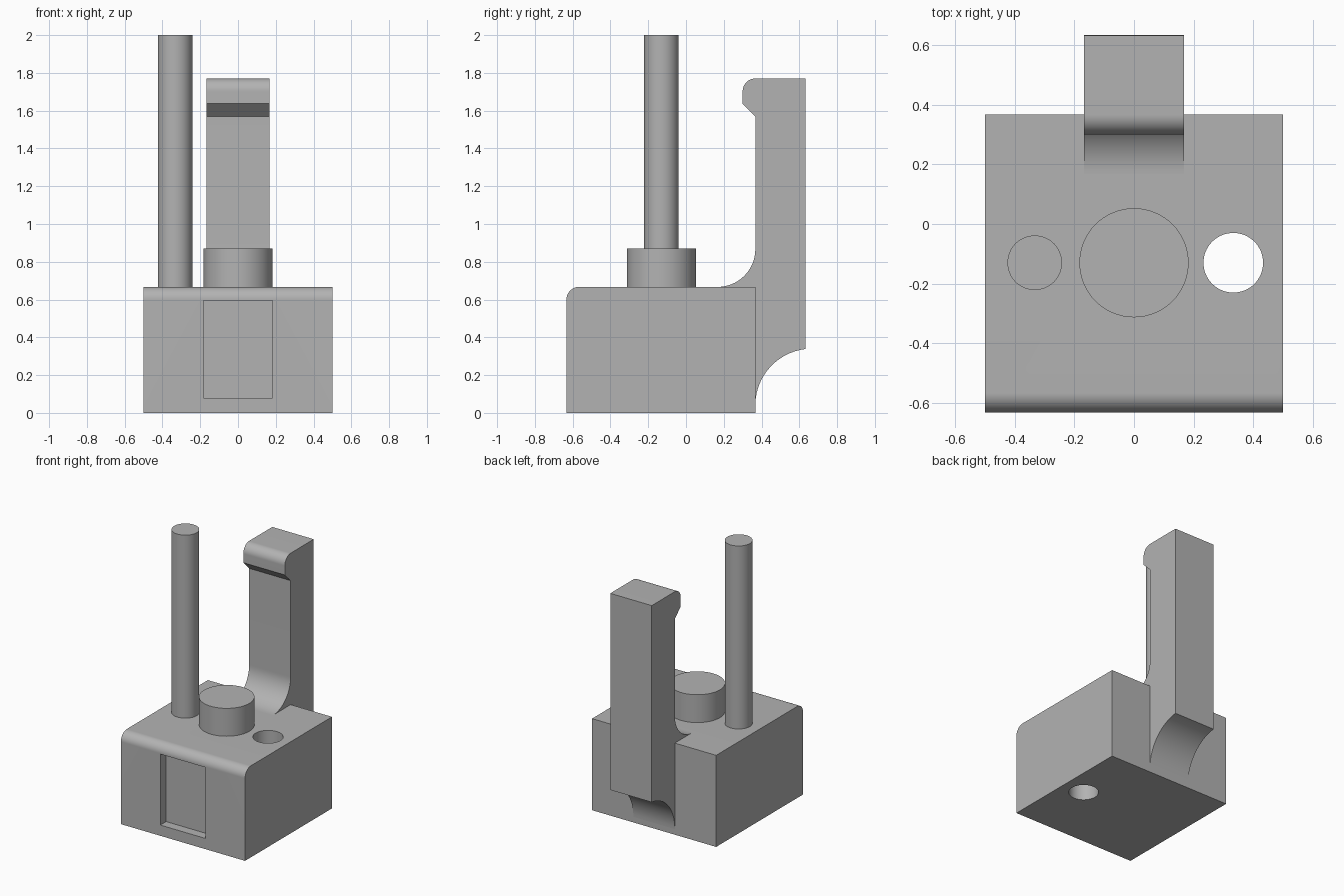
import bpy, bmesh
from math import radians, sin, cos

if "Cube" in bpy.data.objects:
    bpy.data.objects.remove(bpy.data.objects["Cube"], do_unlink=True)

grey = bpy.data.materials.new("plain grey")
grey.use_nodes = True
COLOUR = (0.45, 0.45, 0.45, 1)
grey.diffuse_color = COLOUR
grey.node_tree.nodes["Principled BSDF"].inputs["Base Color"].default_value = COLOUR


def arc(cy, cz, r, start, end, steps=20):
    """Points along an arc in the side (y, z) plane."""
    angles = [radians(start + (end - start) * i / steps) for i in range(steps + 1)]
    return [(cy + r * cos(a), cz + r * sin(a)) for a in angles]


def finish(name, bm):
    bmesh.ops.recalc_face_normals(bm, faces=bm.faces)
    mesh = bpy.data.meshes.new(name)
    bm.to_mesh(mesh)
    bm.free()
    mesh.materials.append(grey)
    obj = bpy.data.objects.new(name, mesh)
    bpy.context.collection.objects.link(obj)
    return obj


def side_extrusion(name, profile, half_width):
    """Side profile extruded across the width."""
    bm = bmesh.new()
    face = bm.faces.new([bm.verts.new((-half_width, y, z)) for y, z in profile])
    moved = bmesh.ops.extrude_face_region(bm, geom=[face])["geom"]
    verts = [v for v in moved if isinstance(v, bmesh.types.BMVert)]
    bmesh.ops.translate(bm, verts=verts, vec=(2 * half_width, 0, 0))
    return finish(name, bm)


def cylinder(name, x, y, r, z0, z1):
    bm = bmesh.new()
    bmesh.ops.create_cone(bm, cap_ends=True, segments=64, radius1=r, radius2=r, depth=z1 - z0)
    bmesh.ops.translate(bm, verts=bm.verts, vec=(x, y, (z0 + z1) / 2))
    return finish(name, bm)


def cut(obj, cutter):
    """Subtract the cutter, then remove it."""
    cutter.hide_render = True
    mod = obj.modifiers.new("cut", 'BOOLEAN')
    mod.operation = 'DIFFERENCE'
    mod.solver = 'EXACT'
    mod.object = cutter
    bpy.context.view_layer.objects.active = obj
    bpy.ops.object.modifier_apply(modifier=mod.name)
    bpy.data.objects.remove(cutter, do_unlink=True)


FRONT, BACK, TOP = -0.633, 0.367, 0.667
ROW = -0.13  # shared line of post, boss and hole

# Base block with rounded front top edge
base = side_extrusion("base_block",
    [(FRONT, 0), (BACK, 0), (BACK, TOP)] + arc(FRONT + 0.067, TOP - 0.067, 0.067, 90, 180), 0.5)

# Through hole and shallow front pocket
cut(base, cylinder("hole_cutter", 0.333, ROW, 0.1, -0.1, TOP + 0.1))
cut(base, side_extrusion("pocket_cutter",
    [(FRONT - 0.1, 0.078), (FRONT + 0.067, 0.078), (FRONT + 0.067, 0.595), (FRONT - 0.1, 0.595)], 0.183))

# Tall post and short round boss
post = cylinder("post", -0.333, ROW, 0.0915, TOP - 0.05, 2)
boss = cylinder("boss", 0, ROW, 0.183, TOP - 0.05, 0.87)

# Hooked arm with hollow fillets at the root
arm_profile = [(0.633, 1.77)]
arm_profile += arc(0.367, 1.703, 0.067, 90, 180)            # rounded hook nose
arm_profile += [(0.3, 1.637), (BACK, 1.57)]                 # chamfer under hook
arm_profile += arc(BACK - 0.2, TOP + 0.2, 0.2, 0, -90)      # front fillet
arm_profile += [(0.3, 0.6), (0.3, 0.04)]                    # root inside the block
arm_profile += arc(0.667, 0.04, 0.3, 180, 96.5)             # hollow underneath
arm = side_extrusion("hooked_arm", arm_profile, 0.167)

# Smooth curved surfaces, keep sharp edges
bpy.ops.object.select_all(action='DESELECT')
for obj in (base, post, boss, arm):
    obj.select_set(True)
bpy.context.view_layer.objects.active = base
bpy.ops.object.shade_smooth_by_angle(angle=radians(30))
